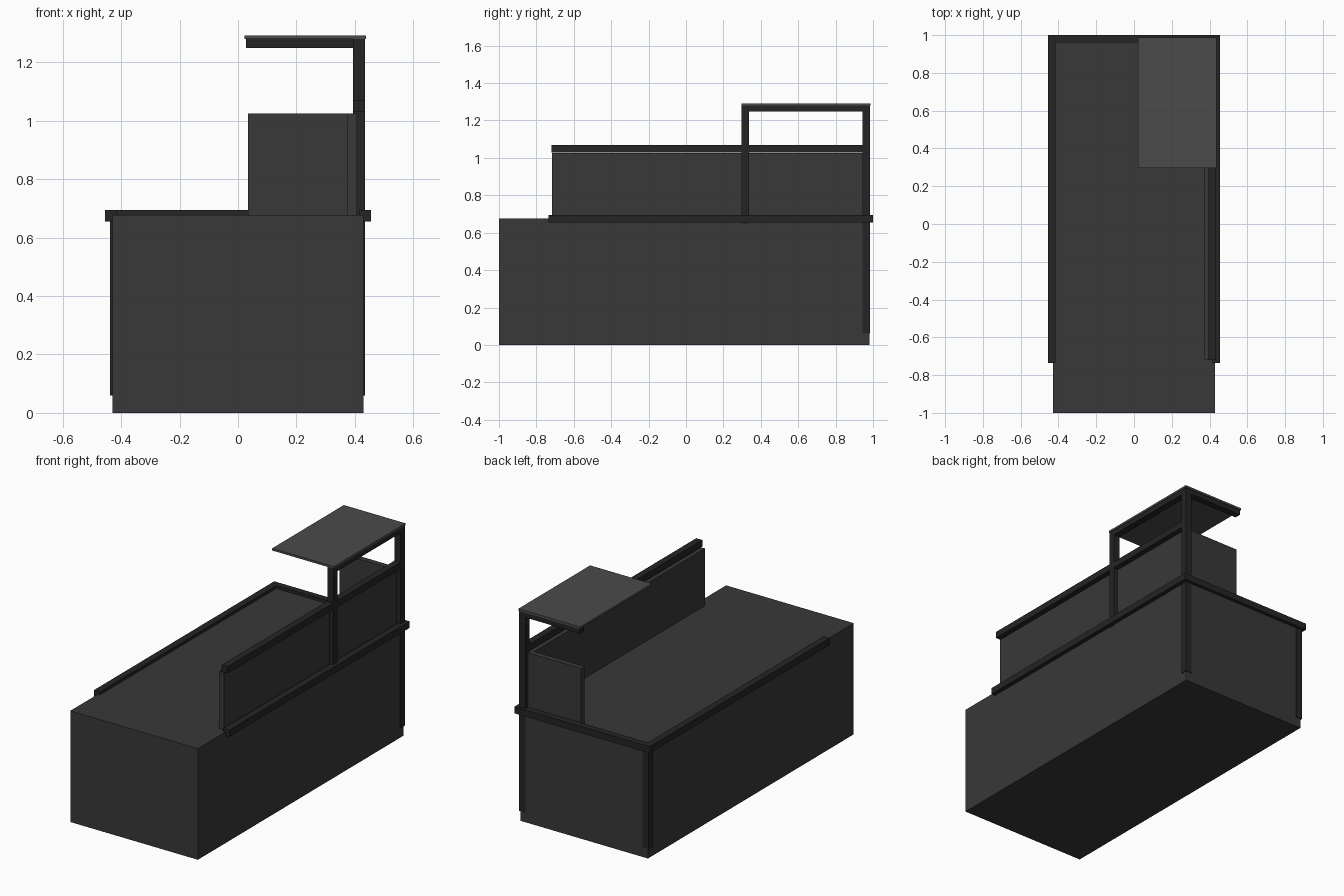
import bpy
import bmesh

if "Cube" in bpy.data.objects:
    bpy.data.objects.remove(bpy.data.objects["Cube"])


def material(name, value):
    m = bpy.data.materials.new(name)
    m.diffuse_color = (value, value, value, 1)
    m.use_nodes = True
    m.node_tree.nodes["Principled BSDF"].inputs["Base Color"].default_value = m.diffuse_color
    return m


BODY = material("dark_grey", 0.04)
FRAME = material("near_black", 0.018)
ROOF = material("mid_grey", 0.07)


def box(name, x, y, z, mat):
    """Flat-faced box spanning the (min, max) range on each axis."""
    bm = bmesh.new()
    bmesh.ops.create_cube(bm, size=1)
    for v in bm.verts:
        v.co = [r[0] if c < 0 else r[1] for c, r in zip(v.co, (x, y, z))]
    mesh = bpy.data.meshes.new(name)
    bm.to_mesh(mesh)
    bm.free()
    mesh.materials.append(mat)
    obj = bpy.data.objects.new(name, mesh)
    bpy.context.collection.objects.link(obj)
    return obj


# Main counter block
box("counter_body", (-0.43, 0.43), (-1.0, 0.98), (0, 0.677), BODY)

# U-shaped edge rail around both sides and the back
RAIL_Z = (0.655, 0.695)
box("left_edge_rail", (-0.456, -0.415), (-0.735, 1.0), RAIL_Z, FRAME)
box("right_edge_rail", (0.415, 0.456), (-0.735, 1.0), RAIL_Z, FRAME)
box("back_edge_rail", (-0.415, 0.415), (0.96, 1.0), RAIL_Z, FRAME)

# Upright posts
POST_X = (0.394, 0.435)
BACK_Y = (0.943, 0.984)
box("back_left_post", (-0.438, -0.397), BACK_Y, (0.06, 0.66), FRAME)
box("back_right_post", POST_X, BACK_Y, (0.06, 1.279), FRAME)
box("middle_post", POST_X, (0.297, 0.338), (0.65, 1.279), FRAME)

# Screen panels standing on the counter
PANEL_Z = (0.67, 1.025)
box("side_panel", (0.374, 0.408), (-0.717, 0.96), PANEL_Z, BODY)
box("back_panel", (0.035, 0.374), (0.926, 0.96), PANEL_Z, BODY)

# Handrail above the side panel
box("side_top_rail", POST_X, (-0.72, 0.943), (1.03, 1.07), FRAME)

# Roof and its two supporting beams
BEAM_Z = (1.249, 1.279)
box("side_roof_beam", POST_X, (0.338, 0.943), BEAM_Z, FRAME)
box("back_roof_beam", (0.027, 0.394), BACK_Y, BEAM_Z, FRAME)
box("roof_sheet", (0.022, 0.438), (0.297, 0.987), (1.279, 1.292), ROOF)
